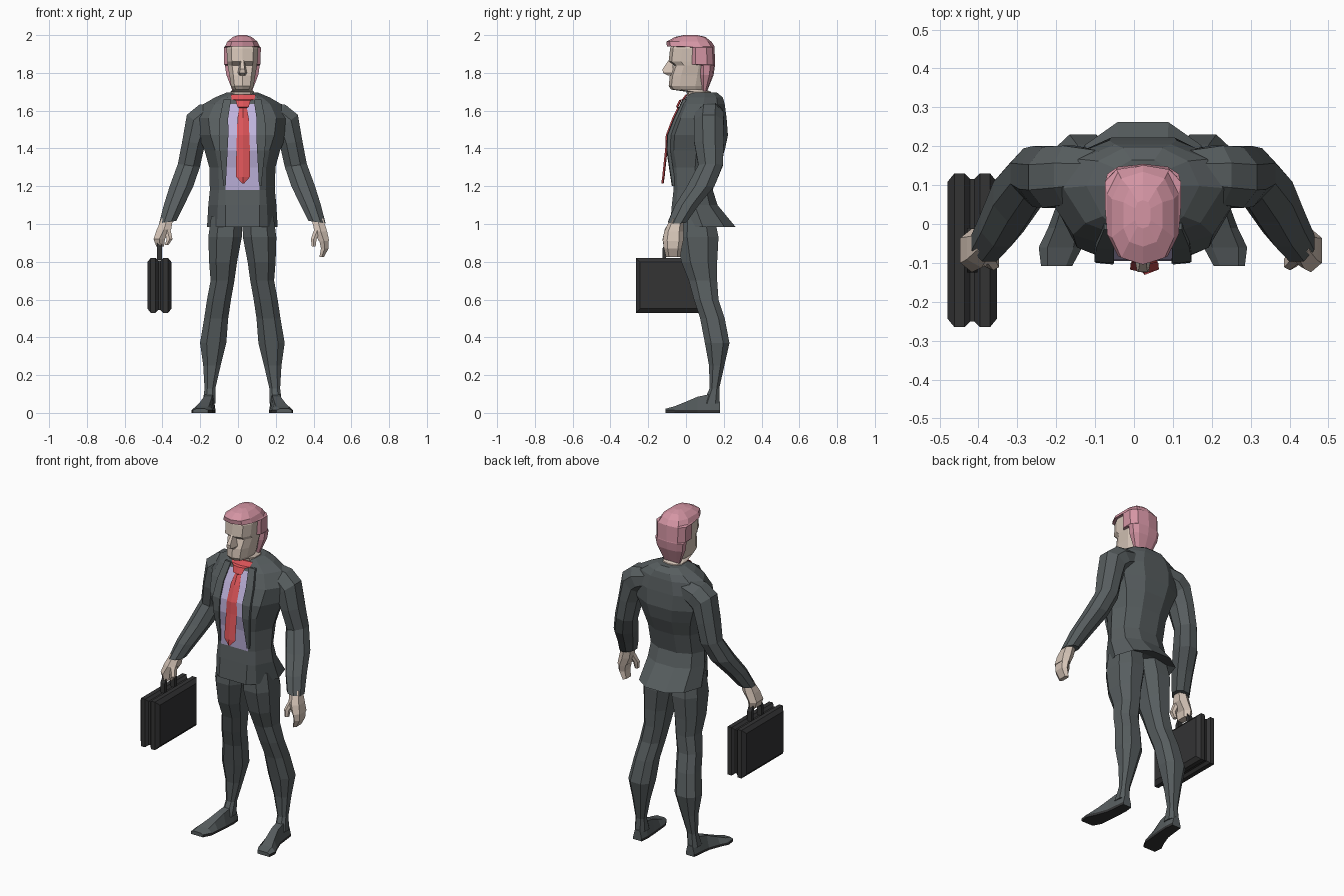
import bpy, bmesh, math
from mathutils import Vector

CX = 0.023  # middle of the figure


def mat(name, r, g, b):
    m = bpy.data.materials.new(name)
    m.diffuse_color = (r, g, b, 1)
    return m


SUIT = mat("charcoal suit", 0.095, 0.11, 0.114)
BLACK = mat("black leather", 0.033, 0.033, 0.034)
SKIN = mat("pale skin", 0.66, 0.55, 0.47)
HAIR = mat("pink hair", 0.66, 0.30, 0.37)
SHIRT = mat("lavender shirt", 0.52, 0.45, 0.72)
TIE = mat("red tie", 0.72, 0.09, 0.10)


def loft(name, rings, mats, rule=None):
    """Skin equal-sized rings of points, cap both ends, colour faces by rule."""
    bm = bmesh.new()
    vs = [[bm.verts.new(p) for p in r] for r in rings]
    n = len(rings[0])
    for a, b in zip(vs, vs[1:]):
        for i in range(n):
            j = (i + 1) % n
            bm.faces.new((a[i], a[j], b[j], b[i]))
    bm.faces.new(vs[0])
    bm.faces.new(vs[-1])
    bmesh.ops.recalc_face_normals(bm, faces=bm.faces)
    if rule:
        for f in bm.faces:
            f.material_index = rule(f.calc_center_median(), f.normal)
    me = bpy.data.meshes.new(name)
    bm.to_mesh(me)
    bm.free()
    for m in mats:
        me.materials.append(m)
    ob = bpy.data.objects.new(name, me)
    bpy.context.collection.objects.link(ob)
    return ob


def oval(z, x0, x1, y0, y1, n=8, s=1, p=0.8):
    """Level boxy oval between the given x and y limits; s mirrors it."""
    pts = []
    for i in range(n):
        a = 2 * math.pi * (i + 0.5) / n
        k = math.cos(math.pi / n)
        c, d = math.cos(a) / k, math.sin(a) / k
        c = math.copysign(abs(c) ** p, c)
        d = math.copysign(abs(d) ** p, d)
        pts.append(Vector((CX + s * ((x0 + x1) / 2 + c * (x1 - x0) / 2),
                           (y0 + y1) / 2 + d * (y1 - y0) / 2, z)))
    return pts


def jacket_ring(z, w, yf, yb):
    c, d = min(0.09, 0.55 * w), yb - yf
    half = [(c, yf), (0.72 * w, yf + 0.1 * d), (w, yf + 0.5 * d),
            (0.8 * w, yb - 0.17 * d), (0.35 * w, yb)]
    pts = [(0, yf)] + half + [(-x, y) for x, y in reversed(half)]
    return [Vector((CX + x, y, z)) for x, y in pts]


# Jacket with flared tail; the shirt is the flat front panel
jacket = [(1.03, .15, -.04, .15), (.985, .187, -.085, .262), (1.1, .18, -.075, .167),
          (1.18, .172, -.066, .142), (1.3, .175, -.075, .172), (1.39, .2, -.095, .205),
          (1.47, .235, -.092, .222), (1.56, .25, -.055, .215), (1.635, .205, -.02, .205),
          (1.67, .145, .0, .195), (1.695, .085, .03, .165)]
loft("jacket", [jacket_ring(*r) for r in jacket], [SUIT, SHIRT],
     lambda c, n: int(1.18 < c.z < 1.65 and abs(c.x - CX) < .07 and n.y < -.5))

# Lapels: thin plates framing the shirt over the chest
for s, side in ((-1, "left"), (1, "right")):
    rows = [(1.2, .088, .1, -.069), (1.39, .078, .12, -.098),
            (1.47, .074, .125, -.095), (1.56, .075, .12, -.06), (1.66, .06, .1, -.012)]
    loft(side + "_lapel", [[(CX + s * a, y - .006, z), (CX + s * b, y - .002, z),
                            (CX + s * b, y + .015, z), (CX + s * a, y + .003, z)]
                           for z, a, b, y in rows], [SUIT])

# Neck, head and nose
head = [(1.63, .07, .02, .16), (1.7, .062, .005, .13), (1.712, .05, -.076, .1),
        (1.73, .06, -.088, .105), (1.785, .068, -.082, .115), (1.84, .078, -.062, .12),
        (1.86, .08, -.088, .125), (1.93, .084, -.08, .13), (1.97, .06, -.06, .1)]
loft("head", [oval(z, -w, w, a, b, 10, 1, .75) for z, w, a, b in head], [SKIN])
loft("nose", [[(CX - w, -.07, z), (CX + w, -.07, z), (CX + w * .6, y, z), (CX - w * .6, y, z)]
              for z, w, y in ((1.785, .017, -.092), (1.8, .025, -.122),
                              (1.82, .02, -.124), (1.87, .011, -.09))], [SKIN])

# Hair: nape, sideburns and overhanging fringe
hair = [(1.7, .05, .085, .11), (1.79, .085, .07, .145), (1.84, .092, .07, .152),
        (1.845, .096, .01, .152), (1.935, .098, .01, .148), (1.94, .092, -.096, .147),
        (1.965, .08, -.1, .13), (1.99, .05, -.055, .1), (2.0, .02, -.01, .06)]
loft("hair", [oval(z, -w, w, a, b, 10, 1, .75) for z, w, a, b in hair], [HAIR])

# Tie with knot and neck band
tie = [(1.215, .006, -.128), (1.25, .037, -.123), (1.4, .036, -.107), (1.47, .033, -.104),
       (1.56, .03, -.07), (1.615, .02, -.043), (1.62, .03, -.05), (1.655, .04, -.034),
       (1.66, .06, -.018), (1.685, .066, .0)]
loft("tie", [[(CX + .004 - w, y + .006, z), (CX + .004, y - .003, z),
              (CX + .004 + w, y + .006, z), (CX + .004, y + .01, z)] for z, w, y in tie], [TIE])

# Arm sections: centre x, y, z, radius across, radius in depth, tilt
arm = [(.11, .13, 1.59, .06, .06, 75), (.19, .125, 1.565, .078, .078, 60),
       (.232, .12, 1.53, .08, .08, 38), (.258, .122, 1.43, .062, .08, 8),
       (.283, .13, 1.31, .06, .066, 8), (.322, .078, 1.2, .064, .074, 0),
       (.362, .005, 1.1, .055, .064, 0), (.395, -.047, 1.01, .047, .05, -8)]
leg = [(1.04, .0, .165, -.04, .15), (.93, .003, .18, -.05, .172), (.8, .028, .176, -.025, .165),
       (.7, .042, .168, .015, .165), (.6, .06, .187, .042, .172), (.5, .075, .202, .075, .205),
       (.37, .085, .224, .1, .23), (.25, .115, .207, .122, .203), (.13, .143, .2, .125, .176),
       (.05, .143, .21, .09, .178)]
# Foot sections: y, centre x, half width, height
foot = [(.18, .176, .028, .06), (.13, .176, .034, .1), (.06, .182, .036, .085),
        (-.01, .198, .046, .055), (-.06, .212, .056, .035), (-.108, .222, .04, .022)]
for s, side in ((-1, "left"), (1, "right")):
    rings = []
    for x, y, z, rx, ry, t in arm:
        t = math.radians(t)
        ring = []
        for i in range(8):
            a = math.pi * (i + .5) / 4
            u = rx * math.cos(a) * 1.06
            ring.append(Vector((CX + s * (x + u * math.cos(t)), y + ry * math.sin(a) * 1.06,
                                z + u * math.sin(t))))
        rings.append(ring)
    loft(side + "_sleeve", rings, [SUIT])
    loft(side + "_trouser_leg", [oval(*r, 8, s) for r in leg], [SUIT])
    rings = []
    for y, x, w, h in foot:
        prof = [(-w, 0), (w, 0), (w, .015), (w * .6, h), (-w * .6, h), (-w, .015)]
        rings.append([Vector((CX + s * (x + a), y, b)) for a, b in prof])
    loft(side + "_shoe", rings, [SUIT, BLACK], lambda c, n: int(c.z < .012))


def hand(name, rows, s):
    loft(name, [oval(z, x - rx, x + rx, y - ry, y + ry, 6, s) for x, y, z, rx, ry in rows], [SKIN])


# Relaxed right hand: palm, fingers, thumb
hand("right_palm", [(.397, -.048, 1.03, .03, .03), (.415, -.065, .96, .034, .045),
                    (.432, -.068, .91, .028, .05)], 1)
hand("right_fingers", [(.432, -.068, .915, .025, .048), (.436, -.07, .87, .02, .042),
                       (.42, -.068, .825, .012, .034)], 1)
hand("right_thumb", [(.398, -.08, .97, .018, .02), (.378, -.1, .92, .015, .017),
                     (.378, -.105, .88, .01, .012)], 1)
# Left hand curled around the handle
hand("left_palm", [(.397, -.048, 1.03, .03, .03), (.415, -.062, .97, .038, .045),
                   (.44, -.068, .92, .03, .05), (.435, -.068, .88, .02, .045)], -1)
hand("left_thumb", [(.398, -.08, .97, .018, .02), (.385, -.1, .92, .015, .017),
                    (.4, -.1, .89, .01, .012)], -1)

# Briefcase: two bevelled shells with a groove between, plus handle
BX, Y0, Y1, Z0, Z1 = -.416, -.265, .13, .53, .82


def slab(x, i):
    return [(x, Y0 + i, Z0 + i), (x, Y1 - i, Z0 + i), (x, Y1 - i, Z1 - i), (x, Y0 + i, Z1 - i)]


loft("briefcase", [slab(BX + dx, i) for dx, i in
                   ((-.064, .022), (-.046, 0), (-.02, 0), (-.006, .014), (.006, .014),
                    (.02, 0), (.046, 0), (.064, .022))], [BLACK])
path = [(-.125, .81), (-.125, .87), (-.1, .915), (-.035, .915), (-.01, .87), (-.01, .81)]
inner = [(-.105, .81), (-.105, .865), (-.09, .893), (-.045, .893), (-.03, .865), (-.03, .81)]
loft("briefcase_handle", [[(BX - .014, *p), (BX + .014, *p), (BX + .014, *q), (BX - .014, *q)]
                          for p, q in zip(path, inner)], [BLACK])
